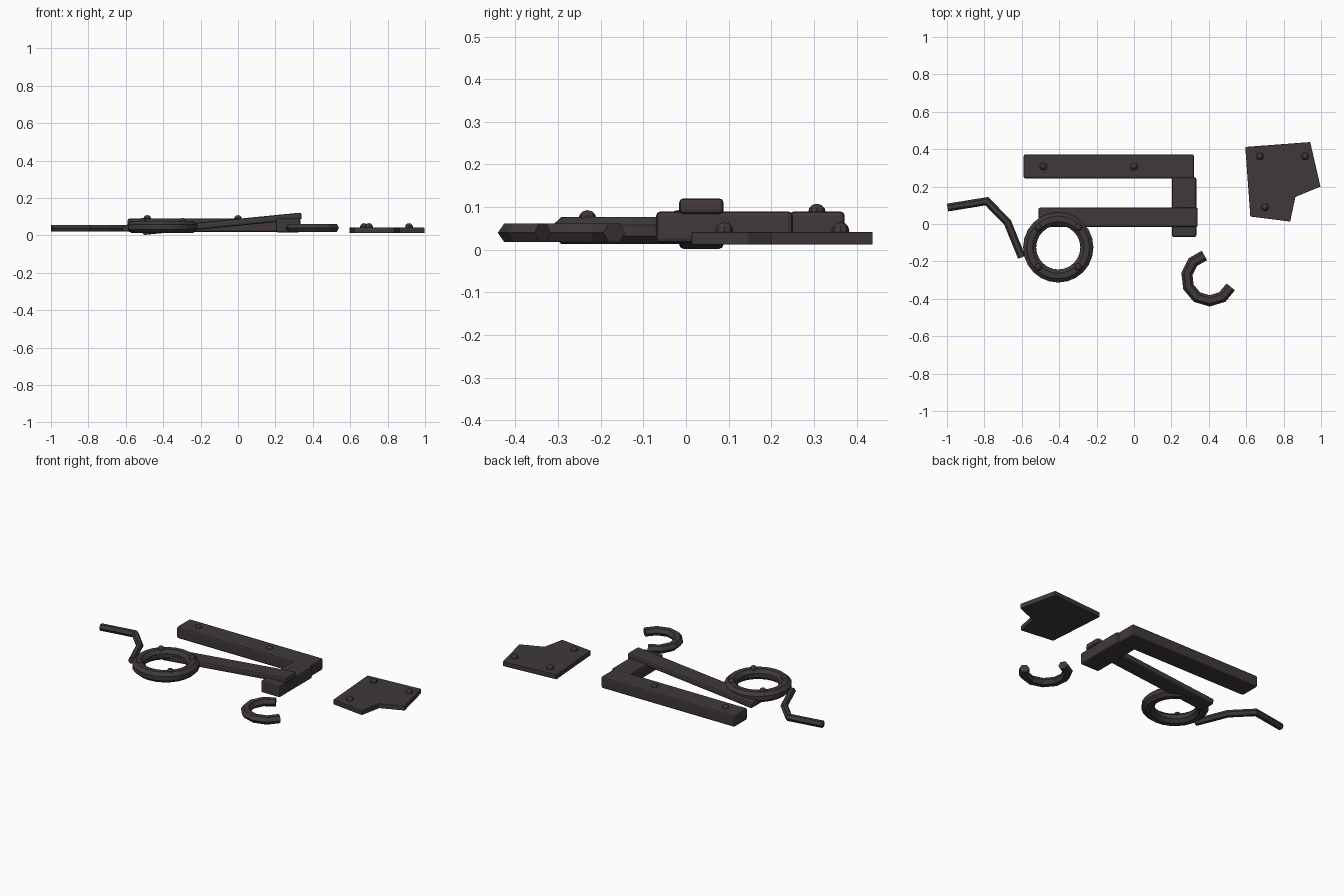
import bpy, bmesh, math
from mathutils import Vector

cube = bpy.data.objects.get("Cube")
if cube:
    bpy.data.objects.remove(cube, do_unlink=True)

iron = bpy.data.materials.new("dark iron")
iron.use_nodes = True
COLOUR = (0.050, 0.041, 0.040, 1)
iron.diffuse_color = COLOUR
iron.node_tree.nodes["Principled BSDF"].inputs["Base Color"].default_value = COLOUR


def finish(name, bm, bevel=0):
    bmesh.ops.recalc_face_normals(bm, faces=bm.faces[:])
    mesh = bpy.data.meshes.new(name)
    bm.to_mesh(mesh)
    bm.free()
    mesh.materials.append(iron)
    ob = bpy.data.objects.new(name, mesh)
    bpy.context.collection.objects.link(ob)
    if bevel:
        mod = ob.modifiers.new("soft edges", "BEVEL")
        mod.width = bevel
        mod.segments = 2
    return ob


def beam(name, low, high, bevel=0.01):
    low, high = Vector(low), Vector(high)
    bm = bmesh.new()
    bmesh.ops.create_cube(bm, size=1)
    bmesh.ops.scale(bm, vec=high - low, verts=bm.verts)
    ob = finish(name, bm, bevel)
    ob.location = (low + high) / 2
    return ob


def rod(name, path, z, half_width, half_height, sides, turn=0, closed=False):
    """Sweep a polygon section along a flat path with mitred corners."""
    pts = [Vector(p) for p in path]
    n = len(pts)
    bm = bmesh.new()
    rings = []
    for i, p in enumerate(pts):
        before = pts[i - 1] if closed or i else None
        after = pts[(i + 1) % n] if closed or i < n - 1 else None
        a = (p - before).normalized() if before else (after - p).normalized()
        b = (after - p).normalized() if after else a
        d = (a + b).normalized()
        side = Vector((-d.y, d.x)) / d.dot(a)
        ring = []
        for k in range(sides):
            t = turn + math.tau * k / sides
            q = p + side * half_width * math.cos(t)
            ring.append(bm.verts.new((q.x, q.y, z + half_height * math.sin(t))))
        rings.append(ring)
    for i in range(n if closed else n - 1):
        r, s = rings[i], rings[(i + 1) % n]
        for k in range(sides):
            m = (k + 1) % sides
            bm.faces.new((r[k], r[m], s[m], s[k]))
    if not closed:
        bm.faces.new(rings[0])
        bm.faces.new(rings[-1])
    return finish(name, bm)


def arc(cx, cy, radius, start, end, count):
    steps = [math.radians(start + (end - start) * i / count) for i in range(count + 1)]
    return [(cx + radius * math.cos(a), cy + radius * math.sin(a)) for a in steps]


def bolts(name, places, z):
    for i, (x, y) in enumerate(places):
        bm = bmesh.new()
        bmesh.ops.create_uvsphere(bm, u_segments=8, v_segments=6, radius=0.021)
        finish(f"{name}_{i + 1}", bm).location = (x, y, z)


# Beams of the bracket
beam("long_beam", (-0.59, 0.243, 0.018), (0.32, 0.372, 0.09))
beam("cross_beam", (0.203, -0.07, 0.016), (0.333, 0.25, 0.09))
arm = beam("sloping_arm", (-0.512, -0.016, 0.043), (0.342, 0.088, 0.08))
arm.rotation_euler.y = -math.atan(0.098)

# Ring with four bolts
RX, RY = -0.405, -0.125
rod("ring", arc(RX, RY, 0.153, 0, 360, 24)[:-1], 0.045, 0.0375, 0.034,
    8, math.pi / 8, closed=True)
bolts("ring_bolt", arc(RX, RY, 0.15, 45, 315, 3), 0.072)
bolts("beam_bolt", [(-0.485, 0.307), (0, 0.307)], 0.087)

# Bent crank handle and open hook
rod("crank", [(-0.997, 0.088), (-0.787, 0.122), (-0.677, 0.01), (-0.6, -0.178)],
    0.038, 0.021, 0.021, 6)
rod("hook", arc(0.404, -0.288, 0.123, 103, 337, 7), 0.04, 0.029, 0.025, 6)

# Loose plate with three bolts
bm = bmesh.new()
outline = [(0.595, 0.412), (0.942, 0.438), (0.997, 0.2),
           (0.863, 0.145), (0.835, 0.013), (0.622, 0.04)]
face = bm.faces.new([bm.verts.new((x, y, 0.012)) for x, y in outline])
top = bmesh.ops.extrude_face_region(bm, geom=[face])["geom"]
bmesh.ops.translate(bm, vec=(0, 0, 0.03),
                    verts=[g for g in top if isinstance(g, bmesh.types.BMVert)])
finish("plate", bm, 0.003)
bolts("plate_bolt", [(0.673, 0.362), (0.915, 0.362), (0.7, 0.09)], 0.044)
